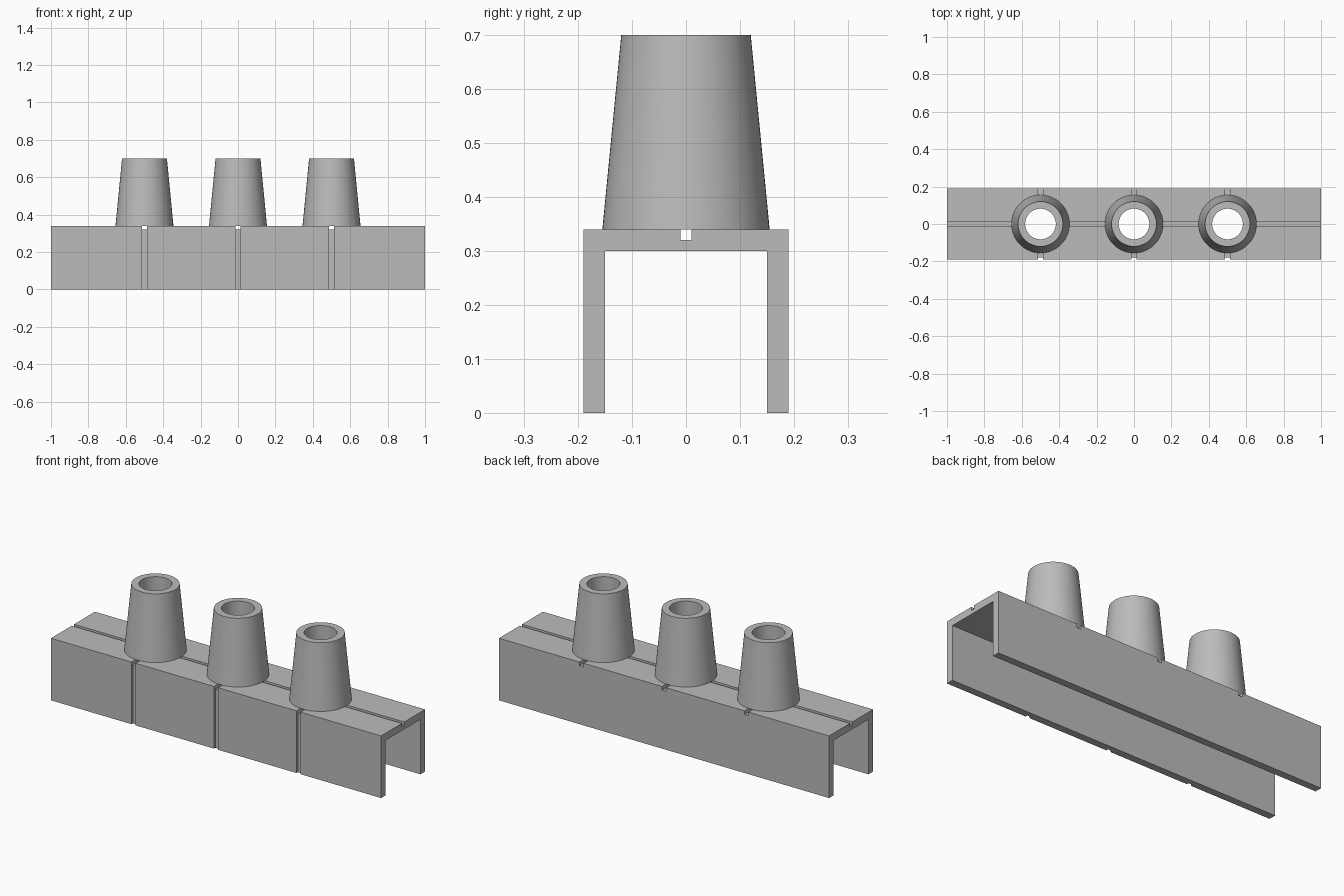
import bpy
import bmesh
import math

default = bpy.data.objects.get("Cube")
if default:
    bpy.data.objects.remove(default, do_unlink=True)

LENGTH, HALF_W, WALL = 2.0, 0.19, 0.04
DECK, TOP = 0.34, 0.70
GROOVE, DEPTH, SCORE = 0.01, 0.02, 0.025
HOLE = 0.082
STATIONS = (-0.5, 0.0, 0.5)

grey = bpy.data.materials.new("plain grey")
grey.use_nodes = True
grey.diffuse_color = (0.5, 0.5, 0.5, 1)
grey.node_tree.nodes["Principled BSDF"].inputs["Base Color"].default_value = (0.5, 0.5, 0.5, 1)


def finish(bm, name):
    """Turn a bmesh into a named grey object."""
    bmesh.ops.recalc_face_normals(bm, faces=bm.faces)
    mesh = bpy.data.meshes.new(name)
    bm.to_mesh(mesh)
    bm.free()
    mesh.materials.append(grey)
    obj = bpy.data.objects.new(name, mesh)
    bpy.context.collection.objects.link(obj)
    return obj


def activate(obj):
    bpy.ops.object.select_all(action='DESELECT')
    obj.select_set(True)
    bpy.context.view_layer.objects.active = obj


def box_cutter(x, y0, y1, z0, z1):
    bm = bmesh.new()
    bmesh.ops.create_cube(bm, size=1)
    bmesh.ops.scale(bm, vec=(SCORE, y1 - y0, z1 - z0), verts=bm.verts)
    bmesh.ops.translate(bm, vec=(x, (y0 + y1) / 2, (z0 + z1) / 2), verts=bm.verts)
    return finish(bm, "score_cutter")


def hole_cutter(x):
    bm = bmesh.new()
    bmesh.ops.create_cone(bm, cap_ends=True, segments=64, radius1=HOLE, radius2=HOLE, depth=DECK)
    bmesh.ops.translate(bm, vec=(x, 0, DECK), verts=bm.verts)
    return finish(bm, "hole_cutter")


def cut(target, cutter):
    """Subtract a cutter, then discard it."""
    cutter.hide_render = True
    mod = target.modifiers.new("cut", 'BOOLEAN')
    mod.operation = 'DIFFERENCE'
    mod.solver = 'EXACT'
    mod.object = cutter
    activate(target)
    bpy.ops.object.modifier_apply(modifier=mod.name)
    bpy.data.objects.remove(cutter, do_unlink=True)


# Channel: half section with the lengthwise groove, mirrored and extruded
half = [(GROOVE, DECK - DEPTH), (GROOVE, DECK), (HALF_W, DECK),
        (HALF_W, 0), (HALF_W - WALL, 0), (HALF_W - WALL, DECK - WALL)]
section = half + [(-y, z) for y, z in reversed(half)]
bm = bmesh.new()
face = bm.faces.new([bm.verts.new((-LENGTH / 2, y, z)) for y, z in section])
swept = bmesh.ops.extrude_face_region(bm, geom=[face])["geom"]
bmesh.ops.translate(bm, vec=(LENGTH, 0, 0),
                    verts=[v for v in swept if isinstance(v, bmesh.types.BMVert)])
channel = finish(bm, "channel")

# Score lines across the deck and down the front wall, plus bores
for x in STATIONS:
    cut(channel, box_cutter(x, -0.3, 0.3, DECK - DEPTH, DECK + 0.1))
    cut(channel, box_cutter(x, -0.3, -HALF_W + 0.012, -0.1, DECK + 0.1))
    cut(channel, hole_cutter(x))


def tapered_tube(x, name):
    """Lathe a closed tube section round its axis."""
    bm = bmesh.new()
    steps = 64
    rings = []
    for r, z in ((0.155, DECK), (0.12, TOP), (HOLE, TOP), (HOLE, DECK)):
        rings.append([bm.verts.new((x + r * math.cos(math.tau * i / steps),
                                    r * math.sin(math.tau * i / steps), z))
                      for i in range(steps)])
    for a, b in zip(rings, rings[1:] + rings[:1]):
        for i in range(steps):
            j = (i + 1) % steps
            bm.faces.new((a[i], a[j], b[j], b[i]))
    obj = finish(bm, name)
    activate(obj)
    bpy.ops.object.shade_smooth_by_angle(angle=math.radians(30))


# Three hollow tapered posts
for x, side in zip(STATIONS, ("right", "middle", "left")):
    tapered_tube(x, side + "_post")
